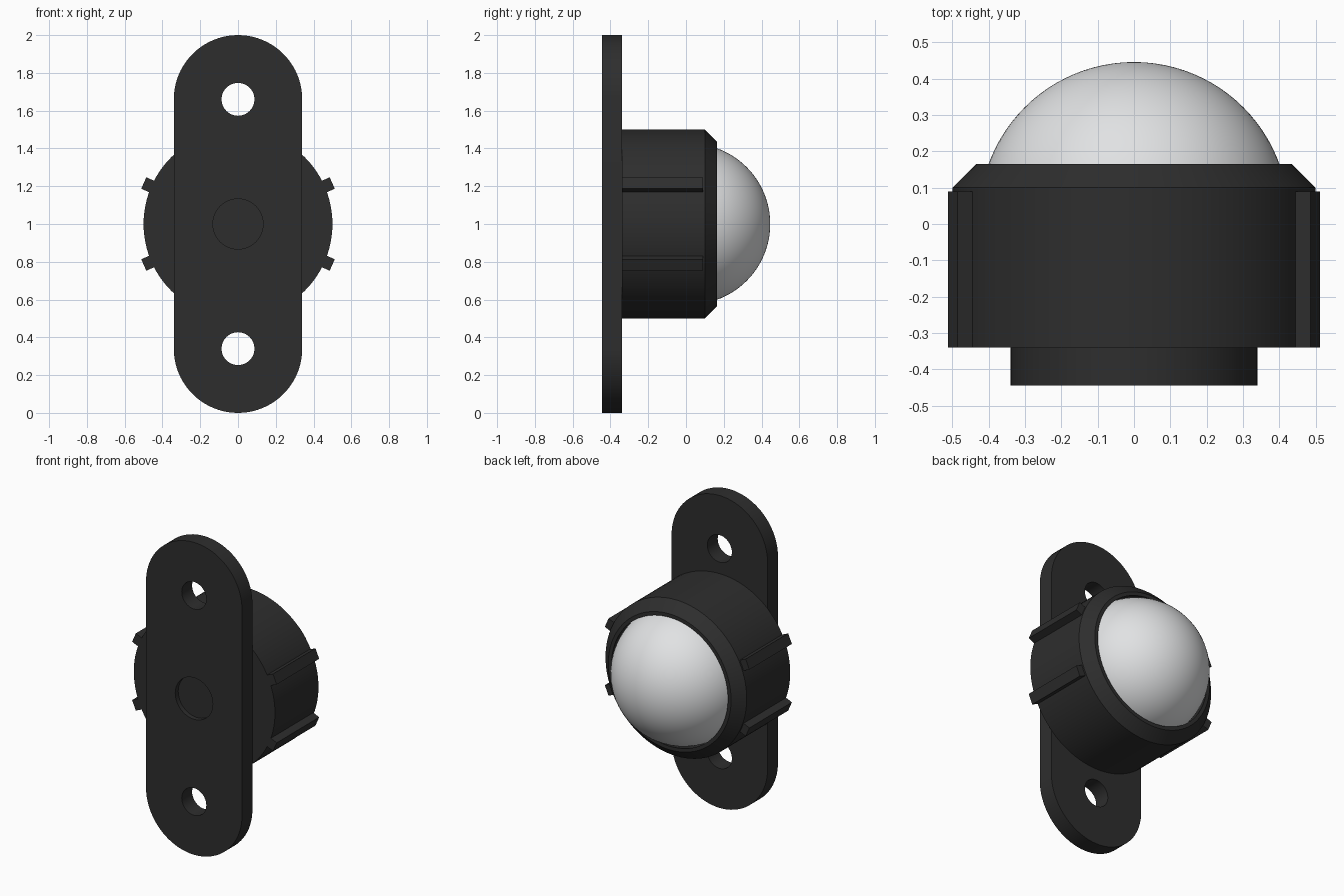
import bpy, bmesh, math
from mathutils import Matrix, Vector

if "Cube" in bpy.data.objects:
    bpy.data.objects.remove(bpy.data.objects["Cube"])


def material(name, rgb):
    m = bpy.data.materials.new(name)
    m.diffuse_color = (*rgb, 1)
    m.use_nodes = True
    m.node_tree.nodes["Principled BSDF"].inputs["Base Color"].default_value = m.diffuse_color
    return m


BLACK = material("black plastic", (0.027, 0.027, 0.027))
STEEL = material("pale steel", (0.75, 0.76, 0.77))
BACK, SEAT, FRONT = -0.445, -0.34, 0.165   # plate face, plate top, rim
MID = 1.0                                  # height of the ball axis


def add_object(name, bm, mat, smooth=True):
    bmesh.ops.recalc_face_normals(bm, faces=bm.faces)
    mesh = bpy.data.meshes.new(name)
    bm.to_mesh(mesh)
    bm.free()
    ob = bpy.data.objects.new(name, mesh)
    bpy.context.collection.objects.link(ob)
    mesh.materials.append(mat)
    if smooth:
        bpy.ops.object.select_all(action='DESELECT')
        ob.select_set(True)
        bpy.context.view_layer.objects.active = ob
        bpy.ops.object.shade_smooth_by_angle(angle=math.radians(30))
    return ob


def lathe(name, profile, mat, steps=96):
    """Spin (radius, y) points about the y axis through the ball centre."""
    bm = bmesh.new()
    verts = [bm.verts.new((r, y, MID)) for r, y in profile]
    edges = [bm.edges.new(p) for p in zip(verts, verts[1:])]
    bmesh.ops.spin(bm, geom=verts + edges, cent=(0, 0, MID), axis=(0, 1, 0),
                   angle=math.tau, steps=steps, use_duplicate=False)
    bmesh.ops.remove_doubles(bm, verts=bm.verts, dist=1e-4)
    return add_object(name, bm, mat)


def cutter(name, radius, z, y0, y1):
    return lathe_cutter(name, radius, y0, y1, z)


def lathe_cutter(name, radius, y0, y1, z):
    bm = bmesh.new()
    place = (Matrix.Translation((0, (y0 + y1) / 2, z))
             @ Matrix.Rotation(math.pi / 2, 4, 'X'))
    bmesh.ops.create_cone(bm, cap_ends=True, segments=48, radius1=radius,
                          radius2=radius, depth=y1 - y0, matrix=place)
    ob = add_object(name, bm, BLACK, smooth=False)
    ob.hide_render = True
    ob.hide_set(True)
    return ob


# Mounting plate: stadium outline, extruded in depth
R = 0.34
bm = bmesh.new()
outline = []
for zc, start in ((2 - R, 0), (R, math.pi)):
    for i in range(41):
        a = start + math.pi * i / 40
        outline.append(bm.verts.new((R * math.cos(a), BACK, zc + R * math.sin(a))))
face = bm.faces.new(outline)
ext = bmesh.ops.extrude_face_region(bm, geom=[face])
bmesh.ops.translate(bm, vec=(0, SEAT - BACK, 0),
                    verts=[v for v in ext["geom"] if isinstance(v, bmesh.types.BMVert)])
plate = add_object("mounting_plate", bm, BLACK, smooth=False)

# Two screw holes and a shallow round recess in the plate
for cut in (cutter("upper_hole_cutter", 0.087, 1.66, -0.6, 0.0),
            cutter("lower_hole_cutter", 0.087, 0.34, -0.6, 0.0),
            cutter("recess_cutter", 0.133, MID, -0.6, BACK + 0.03)):
    mod = plate.modifiers.new(cut.name, 'BOOLEAN')
    mod.object = cut
    mod.solver = 'EXACT'
bpy.context.view_layer.objects.active = plate
plate.select_set(True)
for mod in list(plate.modifiers):
    bpy.ops.object.modifier_apply(modifier=mod.name)
for helper in [o for o in bpy.data.objects if o.name.endswith("cutter")]:
    bpy.data.objects.remove(helper)
bpy.ops.object.select_all(action='DESELECT')
plate.select_set(True)
bpy.ops.object.shade_smooth_by_angle(angle=math.radians(30))

# Ball housing: drum with chamfered rim and a round socket
BALL_Y, BALL_R, SOCKET_R = 0.02, 0.426, 0.437
socket = [(math.sqrt(SOCKET_R ** 2 - (y - BALL_Y) ** 2), y)
          for y in (FRONT, 0.12, 0.07, 0.02, -0.08, -0.18, -0.28, SEAT)]
lathe("ball_housing", [(socket[-1][0], SEAT), (0.5, SEAT), (0.5, 0.1),
                       (0.435, FRONT)] + socket, BLACK)

# Ball
lathe("ball", [(BALL_R * math.sin(math.pi * i / 48),
                BALL_Y - BALL_R * math.cos(math.pi * i / 48)) for i in range(49)], STEEL)

# Four grip ribs along the drum
for side in ("right", "left"):
    for level, sign in (("upper", 1), ("lower", -1)):
        a = math.radians(23.5) * sign
        if side == "left":
            a = math.pi - a
        bm = bmesh.new()
        place = (Matrix.Translation((0, 0, MID)) @ Matrix.Rotation(-a, 4, 'Y')
                 @ Matrix.Translation((0.514, (SEAT + 0.09) / 2, 0))
                 @ Matrix.Diagonal((0.06, 0.09 - SEAT, 0.066, 1)))
        bmesh.ops.create_cube(bm, size=1, matrix=place)
        add_object(f"{side}_{level}_rib", bm, BLACK, smooth=False)
